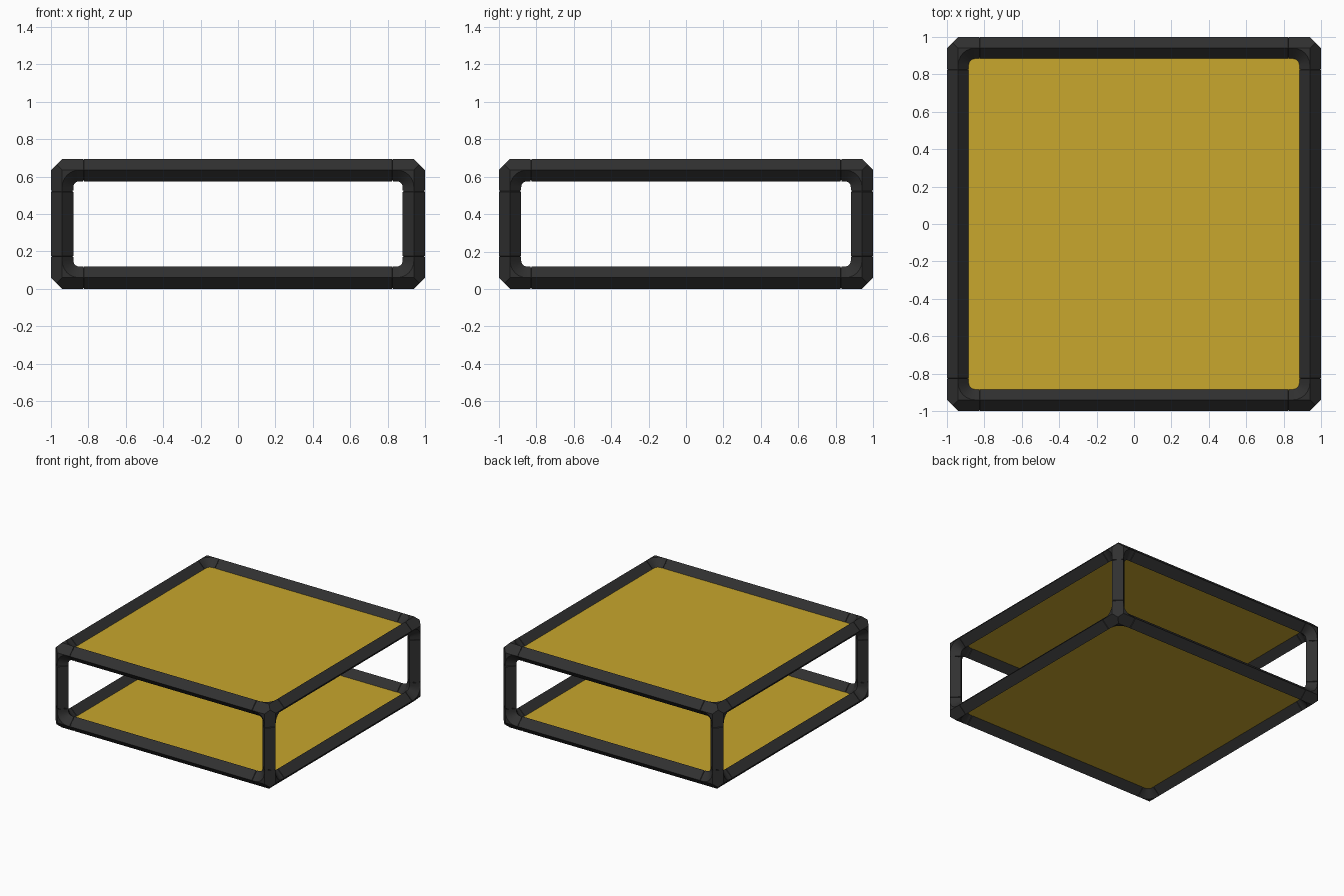
import bpy
import bmesh
from math import sin, cos, pi
from mathutils import Vector

if "Cube" in bpy.data.objects:
    bpy.data.objects.remove(bpy.data.objects["Cube"], do_unlink=True)

HALF = Vector((1.0, 1.0, 0.3475))   # half extents of the frame
R = 0.06                            # beam radius, corner to corner
BEND = 0.15                         # centre of the inner corner fillet
ARM = 0.17                          # length of a corner arm
GAP = 0.006                         # seam between corner and beam
STEPS = 6


def material(name, rgb, rough):
    mat = bpy.data.materials.new(name)
    mat.use_nodes = True
    mat.diffuse_color = (*rgb, 1)
    bsdf = mat.node_tree.nodes["Principled BSDF"]
    bsdf.inputs["Base Color"].default_value = (*rgb, 1)
    bsdf.inputs["Roughness"].default_value = rough
    return mat


BLACK = material("charcoal black", (0.03, 0.03, 0.03), 0.6)
YELLOW = material("mustard yellow", (0.58, 0.385, 0.026), 0.6)


def build(name, faces, mat, smooth=False):
    bm = bmesh.new()
    for face in faces:
        bm.faces.new([bm.verts.new(p) for p in face])
    bmesh.ops.remove_doubles(bm, verts=bm.verts, dist=0.0002)
    bmesh.ops.recalc_face_normals(bm, faces=bm.faces)
    mesh = bpy.data.meshes.new(name)
    bm.to_mesh(mesh)
    bm.free()
    mesh.materials.append(mat)
    obj = bpy.data.objects.new(name, mesh)
    bpy.context.collection.objects.link(obj)
    if smooth:
        bpy.ops.object.select_all(action="DESELECT")
        obj.select_set(True)
        bpy.context.view_layer.objects.active = obj
        bpy.ops.object.shade_smooth_by_angle(angle=pi / 7)
    return obj


def turn(p, k):
    """Cycle the coordinates so that the first axis becomes axis k."""
    return Vector([p[(i - k) % 3] for i in range(3)])


def diamond(along, radius, centre):
    """Diamond section: a ring of four points across the first axis."""
    a, b = centre
    return [(along, a - radius, b), (along, a, b - radius),
            (along, a + radius, b), (along, a, b + radius)]


def tube(rings):
    faces = [rings[0], rings[-1]]
    for lo, hi in zip(rings, rings[1:]):
        faces += [[lo[i], lo[(i + 1) % 4], hi[(i + 1) % 4], hi[i]]
                  for i in range(4)]
    return faces


def arc(radius, w):
    ts = [pi / 2 * i / STEPS for i in range(STEPS + 1)]
    return [(BEND - radius * sin(t), BEND - radius * cos(t), w) for t in ts]


def corner_faces():
    """Three-way corner, measured inwards from the outer corner point."""
    faces, loop = [], []
    ridge, inner = arc(BEND - R, 0), arc(BEND - 2 * R, R)
    for k in range(3):
        local = [[(R, R, 0)] + ridge]
        for i in range(STEPS):
            local.append([ridge[i], ridge[i + 1], inner[i + 1], inner[i]])
        # straight stubs at both ends of the bend
        local.append([(ARM, R, 0), ridge[0], inner[0], (ARM, 2 * R, R)])
        local.append([(R, ARM, 0), ridge[-1], inner[-1], (2 * R, ARM, R)])
        # outer face, inner stub and end cap of the arm
        local.append([(ARM, R, 0), (BEND, R, 0), (R, R, 0), (R / 2, R / 2, R / 2),
                      (R, 0, R), (BEND, 0, R), (ARM, 0, R)])
        local.append([(ARM, 2 * R, R), (BEND, 2 * R, R),
                      (BEND, R, 2 * R), (ARM, R, 2 * R)])
        local.append(diamond(ARM, R, (R, R)))
        faces += [[turn(p, k) for p in f] for f in local]
        loop += [turn(p, k) for p in inner]
    # inner hollow of the corner
    hub = Vector((1, 1, 1)) * 0.105
    faces += [[hub, loop[i], loop[(i + 1) % len(loop)]] for i in range(len(loop))]
    return faces


def place(p, signs):
    return Vector([s * (h - c) for s, h, c in zip(signs, HALF, p)]) + Vector((0, 0, HALF.z))


# Eight corner pieces
side_x, side_y, side_z = ({1: "left", -1: "right"}, {1: "back", -1: "front"},
                          {1: "top", -1: "bottom"})
corner = corner_faces()
for sx in side_x:
    for sy in side_y:
        for sz in side_z:
            build(f"{side_z[sz]}_{side_y[sy]}_{side_x[sx]}_corner",
                  [[place(p, (sx, sy, sz)) for p in f] for f in corner], BLACK, True)

# Twelve beams, each with a narrow neck entering the corners
for k, kind in enumerate(("cross_beam", "side_beam", "post")):
    length = 2 * HALF[k]
    stations = [(ARM - GAP, R * 0.9), (ARM + GAP / 2, R * 0.9), (ARM + GAP, R)]
    stations += [(length - a, r) for a, r in reversed(stations)]
    beam = tube([diamond(a, r, (R, R)) for a, r in stations])
    for s in (1, -1):
        for t in (1, -1):
            signs = turn((1, s, t), k)
            names = [d[int(signs[i])] for i, d in enumerate((side_x, side_y, side_z)) if i != k]
            build("_".join(reversed(names)) + "_" + kind,
                  [[place(turn(p, k), signs) for p in f] for f in beam], BLACK)

# Top and bottom panels, set into the middle of the beams
for name, z in (("bottom_panel", R), ("top_panel", 2 * HALF.z - R)):
    e = 1 - R
    rings = [[(x * e, y * e, z + dz) for x, y in ((-1, -1), (1, -1), (1, 1), (-1, 1))]
             for dz in (-0.004, 0.004)]
    build(name, tube(rings), YELLOW)
